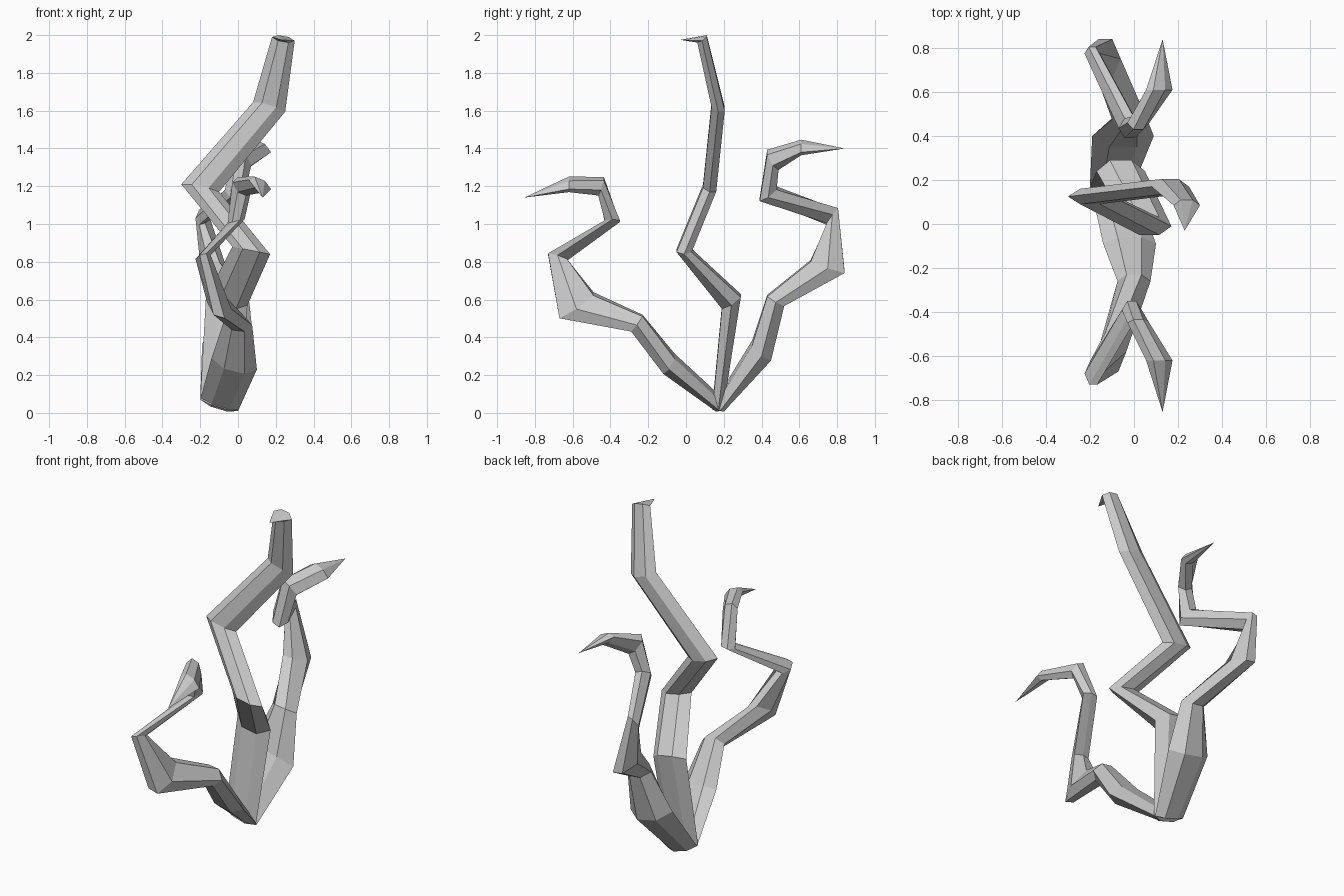
import bpy, bmesh
from mathutils import Vector

# Flattened hexagonal cross-section: (width factor, thickness factor)
HEX = [(-1, 0), (-.45, 1), (.45, 1), (1, 0), (.45, -1), (-.45, -1)]


def branch(name, sections, tip):
    """Sections: x, y, z centre, half width along x, its rise in z, thickness direction y, z."""
    bm = bmesh.new()
    rings = []
    for x, y, z, w, rise, ty, tz in sections:
        c, a, b = Vector((x, y, z)), Vector((w, 0, rise)), Vector((0, ty, tz))
        rings.append([bm.verts.new(c + a * u + b * v) for u, v in HEX])
    n = len(HEX)
    for r, s in zip(rings, rings[1:]):
        for i in range(n):
            j = (i + 1) % n
            bm.faces.new((r[i], r[j], s[j], s[i]))
    bm.faces.new(rings[0])
    end = bm.verts.new(tip)
    for i in range(n):
        bm.faces.new((rings[-1][i], rings[-1][(i + 1) % n], end))
    bmesh.ops.recalc_face_normals(bm, faces=bm.faces)
    mesh = bpy.data.meshes.new(name)
    bm.to_mesh(mesh)
    bm.free()
    ob = bpy.data.objects.new(name, mesh)
    bpy.context.collection.objects.link(ob)


# Tall zigzag branch in the middle
branch("middle_branch", [
    (-.10, .17, .04, .10, -.03, .03, .01),
    (-.06, .24, .59, .11, -.02, .05, .03),
    (.07, -.01, .86, .10, -.02, .04, .00),
    (-.20, .125, 1.19, .10, -.02, .035, -.01),
    (.165, .17, 1.62, .085, -.025, .035, -.01),
    (.24, .085, 1.98, .06, -.01, .025, .015),
], (.23, -.03, 1.975))

# Hooked branch towards +y
branch("back_branch", [
    (-.10, .18, .04, .10, -.03, .02, -.02),
    (-.05, .40, .33, .14, -.03, .05, -.04),
    (-.02, .475, .595, .08, -.01, .045, -.025),
    (-.13, .75, .775, .07, -.01, .09, -.03),
    (-.19, .775, 1.04, .035, .01, .03, .04),
    (-.02, .435, 1.16, .05, -.02, .045, .03),
    (.02, .46, 1.34, .05, -.03, .03, -.04),
    (.115, .61, 1.405, .06, -.025, .00, -.03),
], (.13, .84, 1.40))

# Hooked branch towards -y
branch("front_branch", [
    (-.10, .18, .04, .10, -.03, .02, .02),
    (-.02, -.09, .26, .12, -.03, .03, .04),
    (.00, -.26, .475, .075, -.01, .03, .04),
    (-.10, -.58, .57, .065, -.02, .09, .06),
    (-.185, -.68, .825, .04, .01, .05, -.015),
    (-.01, -.39, 1.015, .045, .01, .04, .00),
    (.02, -.45, 1.20, .05, -.02, .015, .04),
    (.115, -.62, 1.21, .06, -.025, .00, .03),
], (.13, -.855, 1.14))
